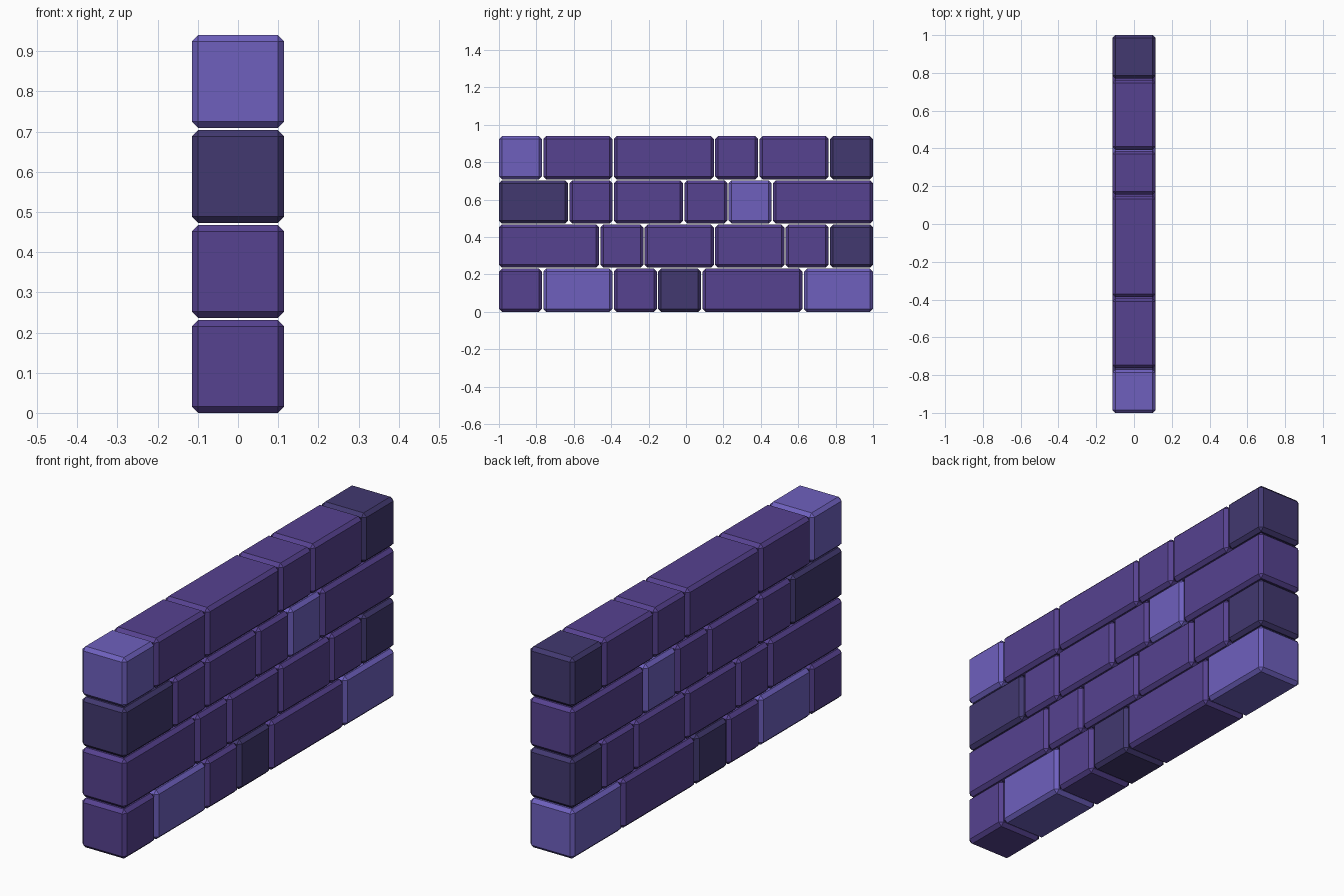
import bpy
import bmesh

if "Cube" in bpy.data.objects:
    bpy.data.objects.remove(bpy.data.objects["Cube"])

DEPTH = 0.23       # wall thickness along x
HEIGHT = 0.231     # brick height
GAP_Z = 0.0053     # joint between courses
GAP_Y = 0.007      # joint between bricks
CHAMFER = 0.016
LENGTH = {"S": 0.23, "M": 0.37, "L": 0.535}


def material(name, rgb):
    m = bpy.data.materials.new(name)
    m.diffuse_color = (*rgb, 1)
    m.use_nodes = True
    m.node_tree.nodes["Principled BSDF"].inputs["Base Color"].default_value = m.diffuse_color
    return m


COLOUR = {
    "l": material("light_violet", (0.156, 0.117, 0.515)),
    "m": material("mid_purple", (0.093, 0.054, 0.279)),
    "d": material("dark_purple", (0.054, 0.040, 0.162)),
}


def brick(name, y, z, length, mat):
    """Chamfered block starting at y, standing on z."""
    bm = bmesh.new()
    bmesh.ops.create_cube(bm, size=1)
    bmesh.ops.scale(bm, vec=(DEPTH, length, HEIGHT), verts=bm.verts)
    bmesh.ops.bevel(bm, geom=bm.edges[:], offset=CHAMFER, segments=1,
                    affect='EDGES', profile=0.5)
    mesh = bpy.data.meshes.new(name)
    bm.to_mesh(mesh)
    bm.free()
    mesh.materials.append(mat)
    ob = bpy.data.objects.new(name, mesh)
    ob.location = (0, y + length / 2, z + HEIGHT / 2)
    bpy.context.collection.objects.link(ob)


# Courses from the ground up: brick size + colour, running from -y to +y
COURSES = [
    "Sm Ml Sm Sd Lm Ml",
    "Lm Sm Mm Mm Sm Sd",
    "Md Sm Mm Sm Sl Lm",
    "Sl Mm Lm Sm Mm Sd",
]

for row, course in enumerate(COURSES):
    y = -1.0
    for col, (size, colour) in enumerate(course.split()):
        brick(f"brick_row{row + 1}_{col + 1}", y, row * (HEIGHT + GAP_Z),
              LENGTH[size], COLOUR[colour])
        y += LENGTH[size] + GAP_Y
